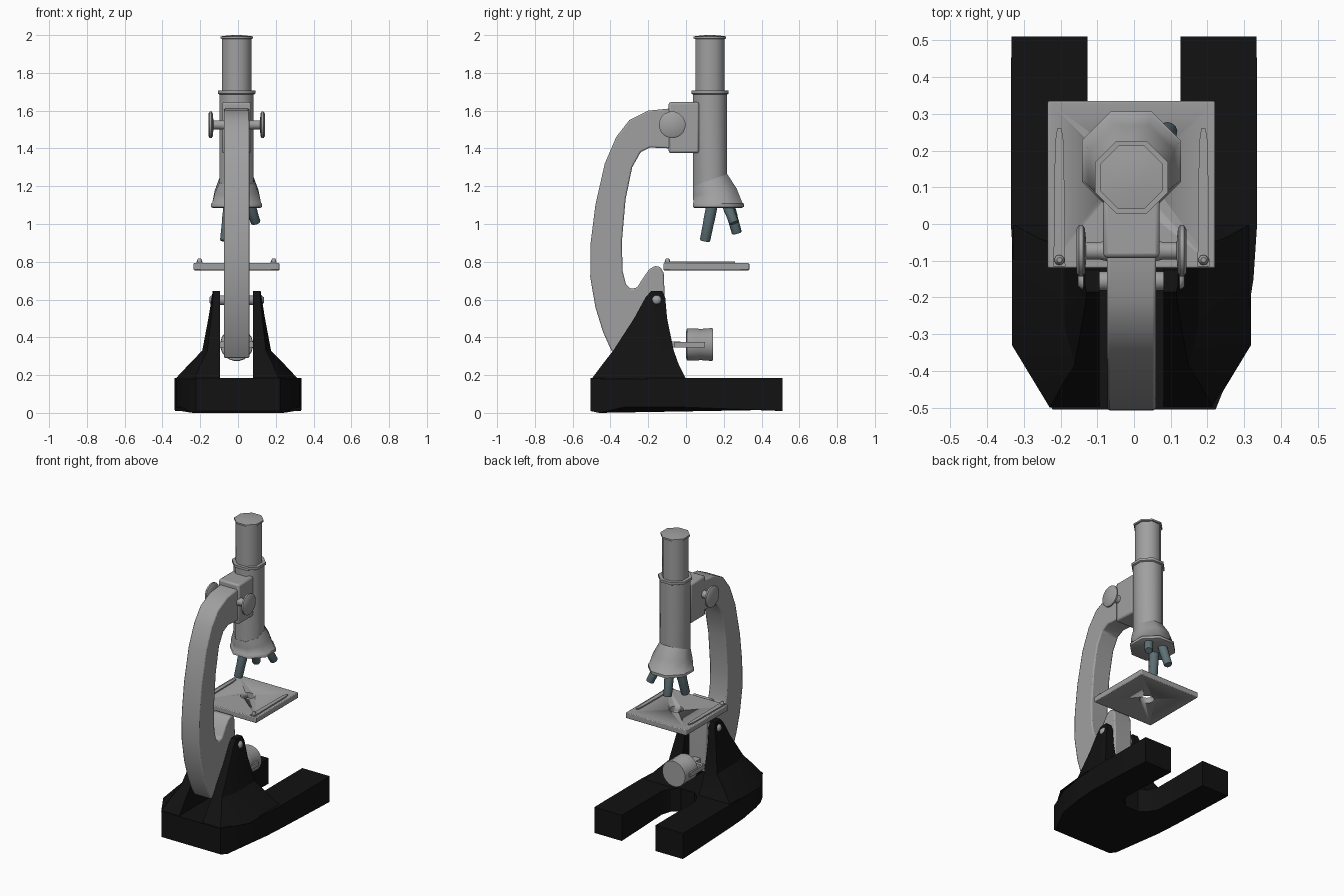
import bpy, bmesh, math
from mathutils import Vector

if "Cube" in bpy.data.objects:
    bpy.data.objects.remove(bpy.data.objects["Cube"])

CX = -0.007  # symmetry plane of the instrument


def material(name, rgb):
    m = bpy.data.materials.new(name)
    m.use_nodes = True
    m.diffuse_color = (*rgb, 1)
    m.node_tree.nodes["Principled BSDF"].inputs["Base Color"].default_value = (*rgb, 1)
    return m


GREY = material("grey_metal", (0.35, 0.35, 0.35))
BLACK = material("black_enamel", (0.006, 0.006, 0.006))
TEAL = material("teal_lens_barrel", (0.11, 0.165, 0.18))


def loft(name, rings, mat, angle=30, bevel=0):
    """Skin a list of equal-length point rings and cap both ends."""
    bm = bmesh.new()
    loops = [[bm.verts.new(p) for p in ring] for ring in rings]
    n = len(rings[0])
    for a, b in zip(loops, loops[1:]):
        for i in range(n):
            bm.faces.new((a[i], a[(i + 1) % n], b[(i + 1) % n], b[i]))
    bm.faces.new(loops[0][::-1])
    bm.faces.new(loops[-1])
    bmesh.ops.recalc_face_normals(bm, faces=bm.faces)
    me = bpy.data.meshes.new(name)
    bm.to_mesh(me)
    bm.free()
    ob = bpy.data.objects.new(name, me)
    bpy.context.collection.objects.link(ob)
    me.materials.append(mat)
    bpy.ops.object.select_all(action="DESELECT")
    ob.select_set(True)
    bpy.context.view_layer.objects.active = ob
    bpy.ops.object.shade_smooth_by_angle(angle=math.radians(angle))
    if bevel:
        mod = ob.modifiers.new("soft_edges", "BEVEL")
        mod.width, mod.segments, mod.limit_method = bevel, 2, "ANGLE"
    return ob


def box(name, x, y, z, mat=GREY, bevel=0):
    rings = [[(x[0], y[0], h), (x[1], y[0], h), (x[1], y[1], h), (x[0], y[1], h)] for h in z]
    return loft(name, rings, mat, bevel=bevel)


def turned(name, start, end, profile, mat=GREY, sides=16, angle=50):
    """Turn a (fraction along axis, radius) profile around start-end."""
    start, end = Vector(start), Vector(end)
    rot = (end - start).to_track_quat("Z", "Y")
    rings = []
    for t, r in profile:
        ring = []
        for k in range(sides):
            a = math.tau * (k + 0.5) / sides
            ring.append(start.lerp(end, t) + rot @ Vector((r * math.cos(a), r * math.sin(a), 0)))
        rings.append(ring)
    return loft(name, rings, mat, angle)


def octagon(z, y, flat, tilt=0):
    """Flat-sided ring; tilt raises its +y side."""
    r = flat / math.cos(math.pi / 8)
    angles = [math.tau * (k + 0.5) / 8 for k in range(8)]
    return [(CX + r * math.cos(a), y + r * math.sin(a), z + tilt * math.sin(a)) for a in angles]


# Horseshoe base with a slightly arched underside
half = [(0.222, -0.505, 0.01), (0.24, -0.46, 0), (0.297, -0.33, 0.03), (0.325, -0.15, 0.03),
        (0.335, 0, 0.03), (0.335, 0.4, 0.015), (0.333, 0.51, 0.01), (0.127, 0.51, 0.01),
        (0.127, 0.08, 0.025), (0.1, 0.02, 0.03), (0.05, -0.02, 0.03)]
outline = [(x, y, z) for x, y, z in half] + [(-x, y, z) for x, y, z in reversed(half)]
loft("base", [outline, [(x, y, 0.185) for x, y, z in outline]], BLACK, 25)

# Flared uprights: height, outer x, outer x at rear, rear y, front y
sections = [(0.18, 0.325, 0.222, -0.5, 0.0), (0.26, 0.25, 0.19, -0.44, -0.04),
            (0.33, 0.182, 0.155, -0.385, -0.065), (0.5, 0.15, 0.135, -0.275, -0.1),
            (0.61, 0.132, 0.125, -0.215, -0.11), (0.645, 0.127, 0.122, -0.185, -0.125)]
for side, label in ((1, "left"), (-1, "right")):
    rings = []
    for z, xo, xr, yr, yf in sections:
        plan = [(0.087, yr), (xr, yr), (xo, yr + 0.34 * (yf - yr)), (xo, yf), (0.087, yf)]
        rings.append([(CX + side * x, y, z) for x, y in plan])
    loft(f"{label}_upright", rings, BLACK, 25)
    turned(f"{label}_pivot_pin", (CX + side * 0.06, -0.155, 0.597), (CX + side * 0.145, -0.155, 0.597),
           [(0, 0.026), (0.85, 0.026), (1, 0.014)])

# Curved arm: outer edge going up, inner edge coming down
arm = [(-0.37, 0.29), (-0.4, 0.34), (-0.44, 0.43), (-0.48, 0.56), (-0.507, 0.72), (-0.505, 0.9),
       (-0.48, 1.1), (-0.43, 1.32), (-0.37, 1.46), (-0.3, 1.55), (-0.2, 1.6), (-0.08, 1.612),
       (-0.08, 1.4), (-0.19, 1.405), (-0.24, 1.38), (-0.285, 1.3), (-0.32, 1.13), (-0.34, 0.9),
       (-0.335, 0.75), (-0.318, 0.68), (-0.29, 0.655), (-0.258, 0.665), (-0.23, 0.71),
       (-0.195, 0.76), (-0.165, 0.778), (-0.135, 0.772), (-0.118, 0.74), (-0.112, 0.6), (-0.112, 0.29)]
loft("arm", [[(CX + s * 0.067, y, z) for y, z in arm] for s in (-1, 1)], GREY, 30, 0.008)

# Focus block and knobs
box("focus_block", (CX - 0.077, CX + 0.077), (-0.092, 0.07), (1.375, 1.645), bevel=0.012)
for side, label in ((1, "left"), (-1, "right")):
    turned(f"{label}_focus_knob", (CX + side * 0.06, -0.073, 1.525), (CX + side * 0.15, -0.073, 1.525),
           [(0, 0.03), (0.3, 0.024), (0.7, 0.024), (0.74, 0.062), (0.8, 0.071), (0.92, 0.071), (1, 0.06)])

# Octagonal tube with flared, off-centre nose
loft("body_tube", [octagon(1.225, 0.127, 0.09, 0.035), octagon(1.685, 0.127, 0.09),
                   octagon(1.69, 0.127, 0.099), octagon(1.707, 0.127, 0.099)], GREY, 50)
loft("nose_skirt", [octagon(1.085, 0.17, 0.125), octagon(1.09, 0.171, 0.135),
                    octagon(1.108, 0.171, 0.135), octagon(1.112, 0.169, 0.129),
                    octagon(1.17, 0.152, 0.116, 0.02), octagon(1.232, 0.127, 0.091, 0.035)], GREY, 50)
loft("eyepiece", [octagon(1.69, 0.127, 0.078), octagon(1.98, 0.127, 0.078), octagon(1.982, 0.127, 0.086),
                  octagon(1.993, 0.127, 0.086), octagon(1.999, 0.127, 0.04), octagon(2.0, 0.127, 0.012)], GREY, 50)

# Three objectives fanning out of the nose
for name, top, tip, r in (("long_objective", (-0.045, 0.14, 1.11), (-0.068, 0.1, 0.91), 0.031),
                          ("medium_objective", (-0.035, 0.225, 1.11), (-0.05, 0.27, 0.95), 0.029),
                          ("short_objective", (0.06, 0.215, 1.11), (0.095, 0.255, 1.005), 0.028)):
    turned(name, top, tip, [(0, r), (0.45, r), (0.5, r * 0.95), (0.96, r * 0.92), (1, r * 0.8)], TEAL, 12)

# Stage plate with a round light hole
stage = box("stage", (CX - 0.228, CX + 0.228), (-0.12, 0.335), (0.755, 0.793), bevel=0.005)
cutter = turned("stage_hole_cutter", (CX, 0.115, 0.7), (CX, 0.115, 0.85), [(0, 0.045), (1, 0.045)], sides=24)
cutter.hide_render = True
cutter.hide_set(True)
cutter.display_type = "WIRE"
hole = stage.modifiers.new("light_hole", "BOOLEAN")
hole.operation, hole.object, hole.solver = "DIFFERENCE", cutter, "EXACT"

# Specimen clips and their screws
clip = [(-0.016, -0.115), (0.016, -0.115), (0.012, 0.22), (0.006, 0.26), (-0.006, 0.26), (-0.012, 0.22)]
for side, label in ((1, "left"), (-1, "right")):
    x0 = CX + side * 0.196
    loft(f"{label}_clip", [[(x0 + x, y, z) for x, y in clip] for z in (0.793, 0.801)], GREY)
    turned(f"{label}_clip_screw", (x0, -0.098, 0.79), (x0, -0.098, 0.818),
           [(0, 0.014), (0.7, 0.014), (1, 0.007)], sides=10)

# Mirror drum in its fork
turned("mirror_drum", (CX, 0, 0.362), (CX, 0.142, 0.362),
       [(0, 0.07), (0.04, 0.086), (0.45, 0.086), (0.5, 0.083), (0.95, 0.088), (1, 0.086)], sides=20)
box("mirror_fork_stem", (CX - 0.025, CX + 0.025), (-0.12, -0.03), (0.345, 0.378))
box("mirror_fork_bridge", (CX - 0.085, CX + 0.085), (-0.06, -0.035), (0.345, 0.378))
for side, label in ((1, "left"), (-1, "right")):
    inner, outer = sorted((CX + side * 0.082, CX + side * 0.094))
    box(f"{label}_mirror_fork", (inner, outer), (-0.06, 0.1), (0.347, 0.376))
